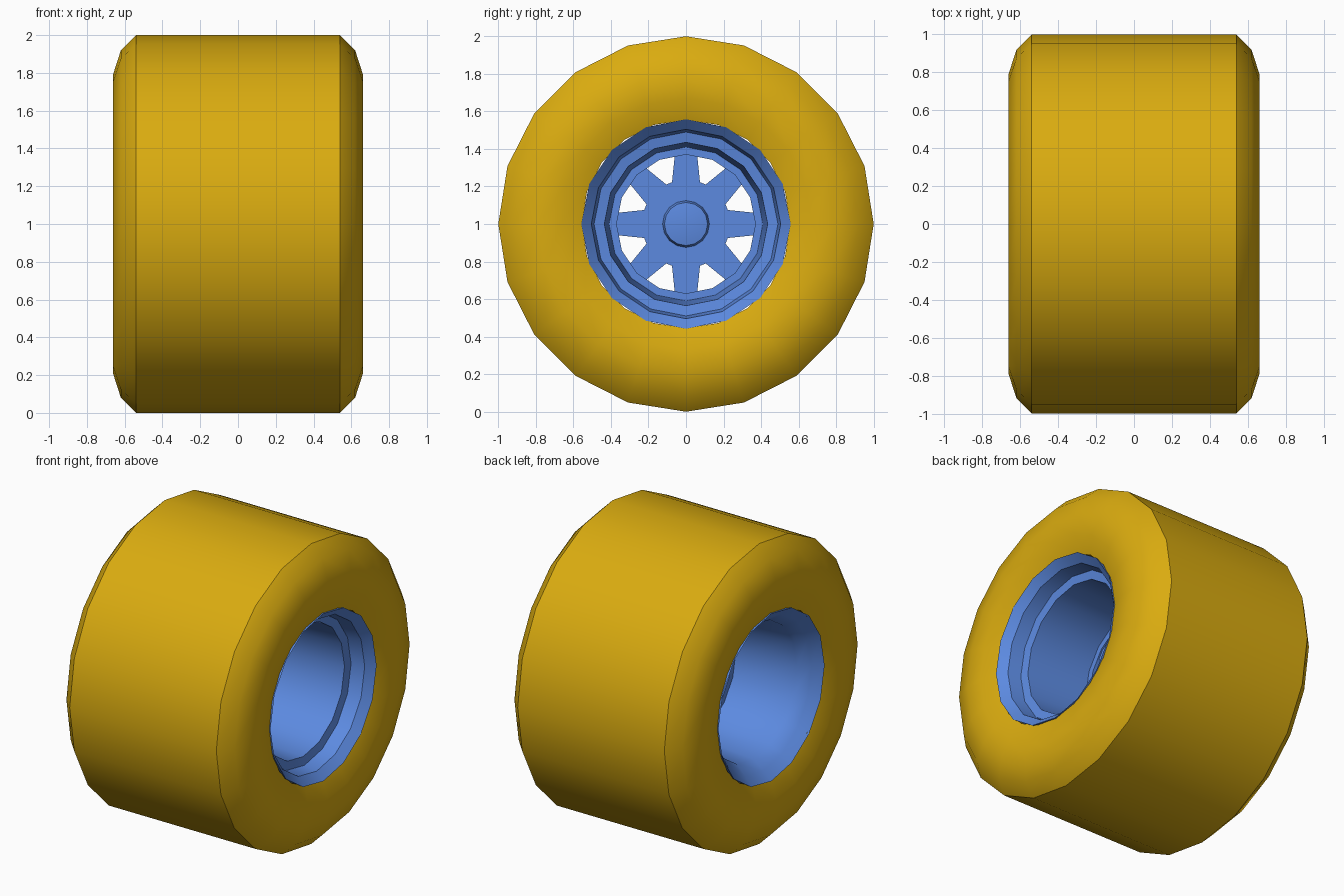
import bpy, bmesh, math

if "Cube" in bpy.data.objects:
    bpy.data.objects.remove(bpy.data.objects["Cube"], do_unlink=True)


def make_material(name, rgb):
    mat = bpy.data.materials.new(name)
    mat.use_nodes = True
    color = (*rgb, 1.0)
    mat.diffuse_color = color
    mat.node_tree.nodes["Principled BSDF"].inputs["Base Color"].default_value = color
    return mat


def polar(x, radius, degrees):
    a = math.radians(degrees)
    return (x, radius * math.sin(a), 1 + radius * math.cos(a))


def finish(name, bm, mat, smooth):
    bmesh.ops.recalc_face_normals(bm, faces=bm.faces)
    mesh = bpy.data.meshes.new(name)
    bm.to_mesh(mesh)
    bm.free()
    mesh.materials.append(mat)
    obj = bpy.data.objects.new(name, mesh)
    bpy.context.collection.objects.link(obj)
    bpy.ops.object.select_all(action="DESELECT")
    obj.select_set(True)
    bpy.context.view_layer.objects.active = obj
    bpy.ops.object.shade_smooth_by_angle(angle=math.radians(smooth))
    return obj


def revolve(name, profile, sides, mat, smooth=35):
    """Spin a closed (x, radius) outline around the axle."""
    bm = bmesh.new()
    rings = [[bm.verts.new(polar(x, r, 360 * i / sides)) for x, r in profile]
             for i in range(sides)]
    n = len(profile)
    for i, ring in enumerate(rings):
        nxt = rings[(i + 1) % sides]
        for j in range(n):
            k = (j + 1) % n
            bm.faces.new((ring[j], ring[k], nxt[k], nxt[j]))
    bmesh.ops.remove_doubles(bm, verts=bm.verts, dist=0.0005)
    return finish(name, bm, mat, smooth)


yellow = make_material("yellow rubber", (0.70, 0.41, 0.005))
blue = make_material("blue rim", (0.107, 0.254, 0.745))

# Tyre: flat tread, chamfered shoulders, rounded side walls
half = [(0.54, 1.0), (0.62, 0.92), (0.662, 0.79), (0.66, 0.67), (0.62, 0.555)]
tyre = half + [(-x, r) for x, r in reversed(half)]
revolve("tyre", tyre, 20, yellow)

# Rim: stepped on one side, smooth barrel on the other, inner flange for spokes
rim = [(0.63, 0.558), (0.58, 0.505), (0.49, 0.49), (0.48, 0.435), (0.04, 0.41),
       (0.04, 0.37), (-0.08, 0.37), (-0.08, 0.41), (-0.50, 0.45),
       (-0.57, 0.505), (-0.63, 0.558)]
revolve("rim", rim, 16, blue)

# Spoke plate: eight spokes tapering outward from the hub
bm = bmesh.new()
outline = []
for k in range(8):
    for r, a in ((0.235, -18.5), (0.39, -8.5), (0.39, 8.5), (0.235, 18.5)):
        outline.append(bm.verts.new(polar(0.03, r, 45 * k + a)))
plate = bm.faces.new(outline)
extruded = bmesh.ops.extrude_face_region(bm, geom=[plate], use_keep_orig=True)
moved = [g for g in extruded["geom"] if isinstance(g, bmesh.types.BMVert)]
bmesh.ops.translate(bm, vec=(-0.10, 0, 0), verts=moved)
finish("spoke_plate", bm, blue, 30)

# Hub cap: shallow dome on both faces of the plate
cap = [(0.03, 0.125), (0.06, 0.115), (0.08, 0.0), (-0.12, 0.0),
       (-0.10, 0.115), (-0.07, 0.125)]
revolve("hub_cap", cap, 16, blue, 60)
